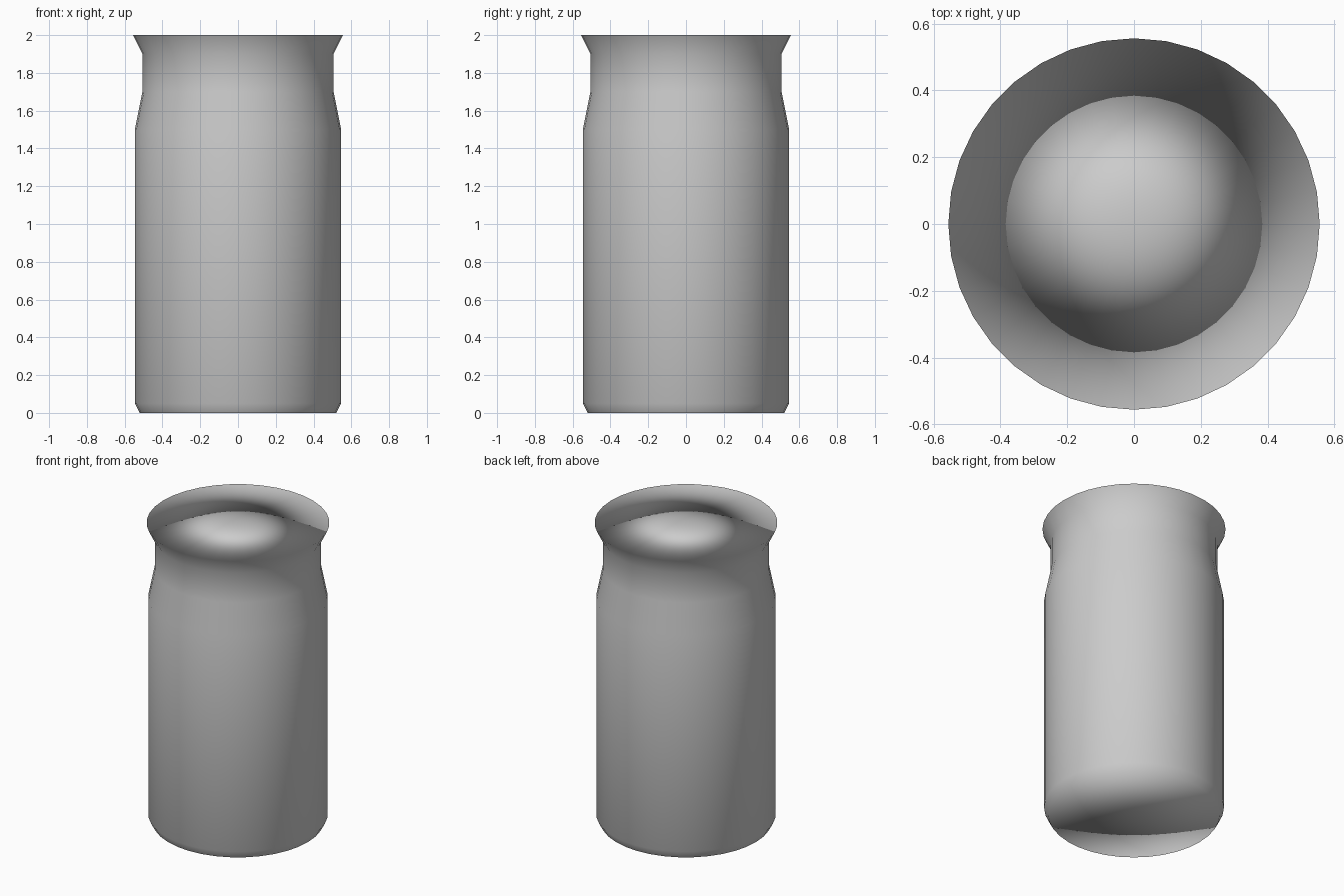
import bpy, bmesh, math
from mathutils import Vector

if "Cube" in bpy.data.objects:
    bpy.data.objects.remove(bpy.data.objects["Cube"], do_unlink=True)

SIDES = 36


def make_material(name, colour):
    mat = bpy.data.materials.new(name)
    mat.use_nodes = True
    mat.diffuse_color = colour
    mat.node_tree.nodes["Principled BSDF"].inputs["Base Color"].default_value = colour
    return mat


def soft_normal(vert):
    """Follow the side walls at the rims; point straight up or down at the poles."""
    walls = [f.normal for f in vert.link_faces if abs(f.normal.z) < 0.99]
    return sum(walls or [f.normal for f in vert.link_faces], Vector()).normalized()


def lathe(name, profile, mat):
    """Turn a radius/height profile, closed on the axis, around z."""
    bm = bmesh.new()
    verts = [bm.verts.new((r, 0, z)) for r, z in profile]
    edges = [bm.edges.new(pair) for pair in zip(verts, verts[1:])]
    bmesh.ops.spin(bm, geom=verts + edges, axis=(0, 0, 1), cent=(0, 0, 0),
                   angle=math.tau, steps=SIDES, use_duplicate=False)
    bmesh.ops.remove_doubles(bm, verts=bm.verts, dist=0.0005)
    bmesh.ops.recalc_face_normals(bm, faces=bm.faces)
    bm.normal_update()
    for face in bm.faces:
        face.smooth = True
    normals = [soft_normal(v) for v in bm.verts]
    mesh = bpy.data.meshes.new(name)
    bm.to_mesh(mesh)
    bm.free()
    mesh.normals_split_custom_set_from_vertices(normals)
    mesh.materials.append(mat)
    obj = bpy.data.objects.new(name, mesh)
    bpy.context.collection.objects.link(obj)
    return obj


# Closed jar: bevelled foot, straight body, narrowed neck, flared lip
grey = make_material("plain grey", (0.6, 0.6, 0.6, 1))
lathe("jar_body", [(0, 0), (0.52, 0), (0.546, 0.05), (0.546, 1.5),
                   (0.506, 1.7), (0.506, 1.9), (0.556, 2), (0, 2)], grey)
